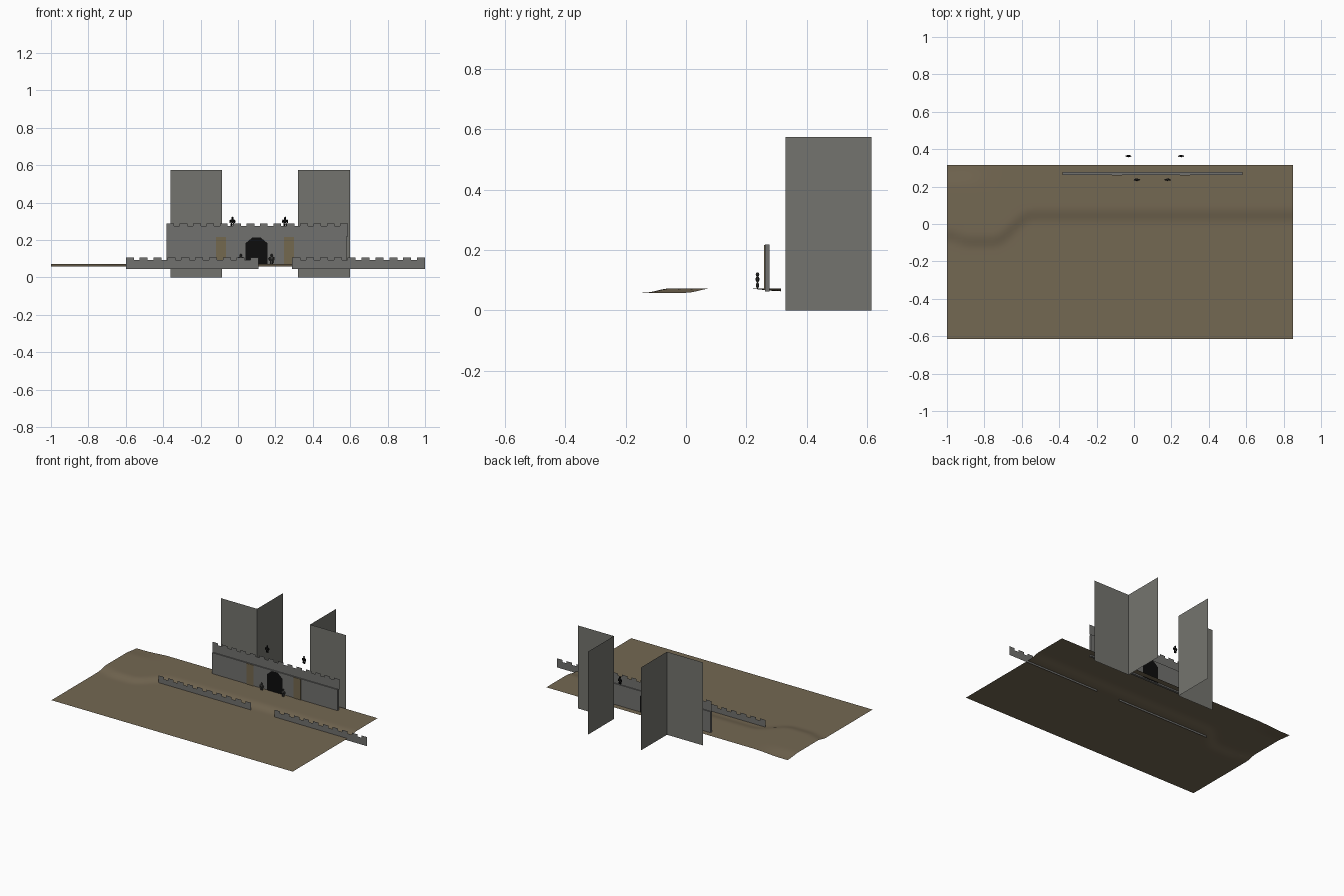
import bpy, bmesh, math
from mathutils import Matrix, Vector

if "Cube" in bpy.data.objects:
    bpy.data.objects.remove(bpy.data.objects["Cube"])


def material(name, r, g, b):
    m = bpy.data.materials.new(name)
    m.diffuse_color = (r, g, b, 1)
    m.use_nodes = True
    m.node_tree.nodes["Principled BSDF"].inputs["Base Color"].default_value = m.diffuse_color
    return m


EARTH = material("brown_earth", 0.175, 0.138, 0.085)
TOWER = material("tower_stone", 0.175, 0.175, 0.158)
STONE = material("wall_stone", 0.165, 0.165, 0.158)
TAN = material("tan_wood", 0.175, 0.14, 0.078)
BLACK = material("black", 0.004, 0.004, 0.004)
ARMOUR = material("dark_armour", 0.05, 0.05, 0.047)


def finish(bm, name, mat):
    me = bpy.data.meshes.new(name)
    bm.to_mesh(me)
    bm.free()
    me.materials.append(mat)
    ob = bpy.data.objects.new(name, me)
    bpy.context.collection.objects.link(ob)
    return ob


def box(name, lo, hi, mat):
    bm = bmesh.new()
    lo, hi = Vector(lo), Vector(hi)
    bmesh.ops.create_cube(bm, size=1, matrix=Matrix.Translation((lo + hi) / 2)
                          @ Matrix.Diagonal((*(hi - lo), 1)))
    return finish(bm, name, mat)


def sheet(name, quads, mat):
    bm = bmesh.new()
    for q in quads:
        bm.faces.new([bm.verts.new(p) for p in q])
    bmesh.ops.remove_doubles(bm, verts=bm.verts, dist=1e-5)
    return finish(bm, name, mat)


def battlement(name, x0, x1, y, z0, z1, z2, count, mat):
    """Thin sheet with a row of merlons; the gaps are slightly narrower."""
    step = (x1 - x0) / (count - 0.42)
    quads = []

    def panel(a, b, lo, hi):
        quads.append([(a, y, lo), (b, y, lo), (b, y, hi), (a, y, hi)])
    for i in range(count):
        a = x0 + i * step
        b = a + 0.58 * step
        panel(a, b, z0, z1)
        panel(a, b, z1, z2)
        if i < count - 1:
            panel(b, a + step, z0, z1)
    return sheet(name, quads, mat)


# Ground: low front plain, a bank that bends at the left, dip in the back left corner
def smooth(t):
    t = max(0.0, min(1.0, t))
    return t * t * (3 - 2 * t)


def ground_z(x, y):
    bend = smooth((-0.55 - x) / 0.2) - 0.25 * smooth((-0.88 - x) / 0.12)
    start = -0.14 * bend
    z = 0.058 + 0.015 * smooth((y - start) / 0.09)
    corner = smooth((y - 0.19) / 0.125) * smooth((-0.74 - x) / 0.2)
    return z - 0.010 * corner


bm = bmesh.new()
bmesh.ops.create_grid(bm, x_segments=60, y_segments=50, size=0.5)
for v in bm.verts:
    v.co.x = -0.075 + v.co.x * 1.85
    v.co.y = -0.15 + v.co.y * 0.93
    v.co.z = ground_z(v.co.x, v.co.y)
for f in bm.faces:
    f.smooth = True
finish(bm, "ground", EARTH)

# Towers: a front panel and one inner side panel each
for name, outer, inner in (("left_tower", -0.36, -0.085), ("right_tower", 0.598, 0.322)):
    front = [(outer, 0.33, 0), (inner, 0.33, 0), (inner, 0.33, 0.575), (outer, 0.33, 0.575)]
    side = [(inner, 0.33, 0), (inner, 0.615, 0), (inner, 0.615, 0.575), (inner, 0.33, 0.575)]
    sheet(name, [front, side], TOWER)

# Gate wall and its parapet
box("gate_wall", (-0.383, 0.262, 0.063), (0.58, 0.277, 0.218), STONE)
battlement("gate_parapet", -0.383, 0.588, 0.27, 0.218, 0.276, 0.29, 14, STONE)

# Low outer walls
battlement("outer_wall_left", -0.6, 0.11, -0.015, 0.045, 0.093, 0.108, 10, STONE)
battlement("outer_wall_right", 0.29, 1.0, -0.015, 0.045, 0.093, 0.108, 10, STONE)

# Gateway: dark arch plates on the front and the back
arch = [(-0.06, 0.066), (0.06, 0.066), (0.06, 0.182), (0.022, 0.214),
        (-0.022, 0.214), (-0.06, 0.182)]
for name, y in (("gateway_front", 0.260), ("gateway_back", 0.279)):
    sheet(name, [[(0.099 + x, y, z) for x, z in arch]], BLACK)

# Side door panels
for name, x in (("left_panel", -0.09), ("right_panel", 0.272)):
    box(name, (x - 0.027, 0.258, 0.068), (x + 0.027, 0.262, 0.217), TAN)


# Figures made from stacked rounded parts
def figure(name, x, y, z, mat):
    bm = bmesh.new()
    parts = [((0, 0, 0.046), (0.006, 0.006, 0.007)),        # head
             ((0, 0, 0.030), (0.011, 0.0065, 0.011)),       # torso
             ((-0.012, 0, 0.028), (0.004, 0.004, 0.010)),   # arms
             ((0.012, 0, 0.028), (0.004, 0.004, 0.010)),
             ((-0.005, 0, 0.010), (0.0045, 0.005, 0.011)),  # legs
             ((0.005, 0, 0.010), (0.0045, 0.005, 0.011))]
    for c, s in parts:
        bmesh.ops.create_uvsphere(
            bm, u_segments=8, v_segments=6, radius=1,
            matrix=Matrix.Translation(Vector(c) + Vector((x, y, z)))
            @ Matrix.Diagonal((*s, 1)))
    return finish(bm, name, mat)


figure("gate_guard_left", 0.015, 0.237, 0.073, ARMOUR)
figure("gate_guard_right", 0.18, 0.237, 0.073, ARMOUR)
figure("sentry_left", -0.03, 0.363, 0.272, BLACK)
figure("sentry_right", 0.252, 0.363, 0.272, BLACK)
